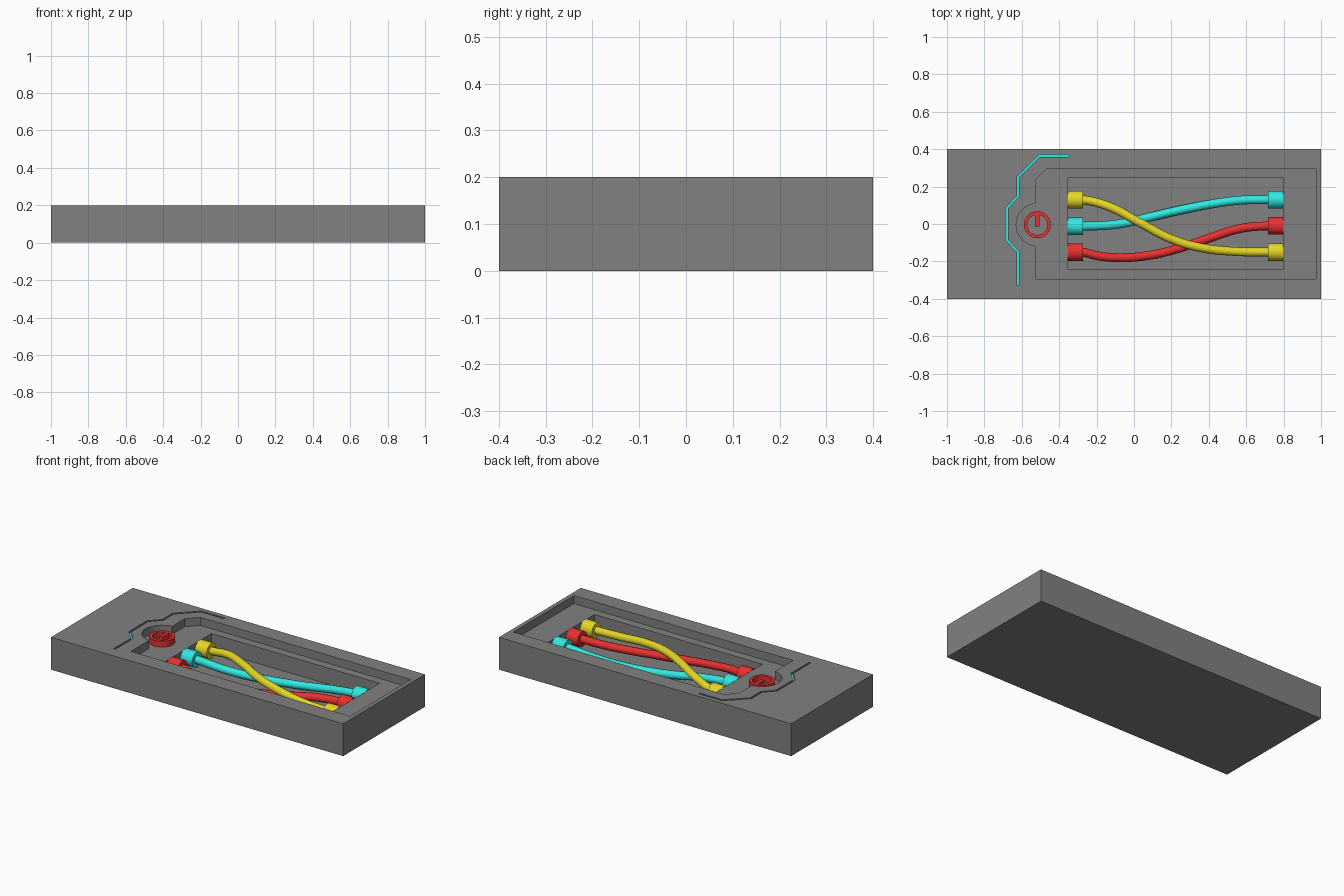
import bpy, bmesh
from math import sin, cos, pi, radians
from mathutils import Vector

if "Cube" in bpy.data.objects:
    bpy.data.objects.remove(bpy.data.objects["Cube"])


def material(name, rgb):
    m = bpy.data.materials.new(name)
    m.diffuse_color = (*rgb, 1)
    m.use_nodes = True
    m.node_tree.nodes["Principled BSDF"].inputs["Base Color"].default_value = m.diffuse_color
    return m


GREY = material("dark_grey", (0.22, 0.22, 0.22))
RED = material("red", (0.80, 0.03, 0.03))
CYAN = material("cyan", (0.03, 0.80, 0.75))
YELLOW = material("yellow", (0.78, 0.68, 0.02))


def prism(name, outline, z0, z1, mat):
    """Extrude a closed 2D outline from z0 up to z1."""
    bm = bmesh.new()
    face = bm.faces.new([bm.verts.new((x, y, z0)) for x, y in outline])
    new = bmesh.ops.extrude_face_region(bm, geom=[face])["geom"]
    top = [v for v in new if isinstance(v, bmesh.types.BMVert)]
    bmesh.ops.translate(bm, verts=top, vec=(0, 0, z1 - z0))
    bmesh.ops.recalc_face_normals(bm, faces=bm.faces)
    me = bpy.data.meshes.new(name)
    bm.to_mesh(me)
    bm.free()
    ob = bpy.data.objects.new(name, me)
    bpy.context.collection.objects.link(ob)
    me.materials.append(mat)
    return ob


def rect(x0, x1, y0, y1):
    return [(x0, y0), (x1, y0), (x1, y1), (x0, y1)]


def arc(cx, cy, r, a0, a1, n):
    angles = [radians(a0 + (a1 - a0) * i / n) for i in range(n + 1)]
    return [(cx + r * cos(a), cy + r * sin(a)) for a in angles]


def ribbon(path, w):
    """Outline of a constant-width strip with mitred corners along a path."""
    pts = [Vector(p) for p in path]
    left, right = [], []
    for i, p in enumerate(pts):
        d0 = (p - pts[i - 1]).normalized() if i else (pts[1] - p).normalized()
        d1 = (pts[i + 1] - p).normalized() if i < len(pts) - 1 else d0
        t = (d0 + d1).normalized()
        n = Vector((-t.y, t.x)) * (w / 2 / t.dot(d0))
        left.append(p + n)
        right.append(p - n)
    return left + right[::-1]


def smooth(ob):
    bpy.ops.object.select_all(action='DESELECT')
    ob.select_set(True)
    bpy.context.view_layer.objects.active = ob
    bpy.ops.object.shade_smooth_by_angle(angle=radians(35))


# Panel body with stepped recess, cable bay and light groove
BX, BY = -0.517, -0.004
LEDGE, FLOOR, TOP = 0.15, 0.05, 0.2
body = prism("panel_body", rect(-1, 1, -0.4, 0.4), 0, TOP, GREY)
recess = [(0.974, -0.295), (0.974, 0.297), (-0.465, 0.297), (-0.527, 0.235)]
recess += arc(BX, BY, 0.113, 95, 265, 24) + [(-0.527, -0.295)]
trace = [(-0.62, -0.325), (-0.62, -0.15), (-0.68, -0.085), (-0.68, 0.085),
         (-0.62, 0.15), (-0.62, 0.25), (-0.505, 0.365), (-0.345, 0.365)]
cutters = [prism("recess_cutter", recess, LEDGE, 0.3, GREY),
           prism("cable_bay_cutter", rect(-0.353, 0.797, -0.243, 0.245), FLOOR, 0.3, GREY),
           prism("groove_cutter", ribbon(trace, 0.012), 0.18, 0.3, GREY)]
for cutter in cutters:
    mod = body.modifiers.new(cutter.name, 'BOOLEAN')
    mod.operation, mod.solver, mod.object = 'DIFFERENCE', 'EXACT', cutter
bpy.context.view_layer.objects.active = body
for cutter in cutters:
    bpy.ops.object.modifier_apply(modifier=cutter.name)
for cutter in cutters:
    bpy.data.objects.remove(cutter)

# Light strip lying in the groove
prism("light_strip", ribbon(trace, 0.0118), 0.18, 0.19, CYAN)

# Button: ring with a short bar
N = 48
outer, inner = arc(BX, BY, 0.072, 0, 360, N)[:-1], arc(BX, BY, 0.054, 0, 360, N)[:-1]
section = [(outer, LEDGE), (outer, 0.187), (inner, 0.187), (inner, LEDGE)]
bm = bmesh.new()
loops = [[bm.verts.new((x, y, z)) for x, y in ring] for ring, z in section]
for k in range(4):
    a, b = loops[k], loops[(k + 1) % 4]
    for i in range(N):
        j = (i + 1) % N
        bm.faces.new((a[i], a[j], b[j], b[i]))
bmesh.ops.recalc_face_normals(bm, faces=bm.faces)
me = bpy.data.meshes.new("button_ring")
bm.to_mesh(me)
bm.free()
me.materials.append(RED)
ring = bpy.data.objects.new("button_ring", me)
bpy.context.collection.objects.link(ring)
smooth(ring)
prism("button_bar", rect(BX - 0.011, BX + 0.011, BY - 0.01, BY + 0.056), LEDGE, 0.187, RED)


# Cables with a plug at each end
CZ = 0.108


def plug(name, x, y, mat):
    bpy.ops.mesh.primitive_cylinder_add(vertices=32, radius=0.047, depth=0.08,
                                        location=(x, y, CZ), rotation=(0, pi / 2, 0))
    ob = bpy.context.object
    ob.name = name
    ob.data.materials.append(mat)
    smooth(ob)


def cable(name, mat, y0, y1, mid):
    pts = [(-0.34, y0, CZ), (-0.28, y0, CZ), *mid, (0.72, y1, CZ), (0.78, y1, CZ)]
    cu = bpy.data.curves.new(name, 'CURVE')
    cu.dimensions = '3D'
    cu.bevel_depth, cu.bevel_resolution, cu.resolution_u = 0.0235, 4, 8
    cu.use_fill_caps = True
    sp = cu.splines.new('BEZIER')
    sp.bezier_points.add(len(pts) - 1)
    for bp, p in zip(sp.bezier_points, pts):
        bp.co = p
        bp.handle_left_type = bp.handle_right_type = 'AUTO'
    cu.materials.append(mat)
    bpy.context.collection.objects.link(bpy.data.objects.new(name + "_cable", cu))
    plug(name + "_plug_left", -0.313, y0, mat)
    plug(name + "_plug_right", 0.757, y1, mat)


cable("yellow", YELLOW, 0.13, -0.15,
      [(-0.13, 0.092, 0.137), (0.03, 0.008, 0.152), (0.2, -0.08, 0.147),
       (0.36, -0.127, 0.135), (0.54, -0.147, 0.115)])
cable("cyan", CYAN, -0.012, 0.13,
      [(-0.08, 0.0, 0.091), (0.085, 0.037, 0.077), (0.25, 0.075, 0.074),
       (0.41, 0.106, 0.08), (0.57, 0.127, 0.095)])
cable("red", RED, -0.15, -0.01,
      [(-0.19, -0.171, 0.102), (-0.07, -0.18, 0.09), (0.085, -0.167, 0.082),
       (0.25, -0.127, 0.083), (0.41, -0.073, 0.091), (0.57, -0.024, 0.103)])
